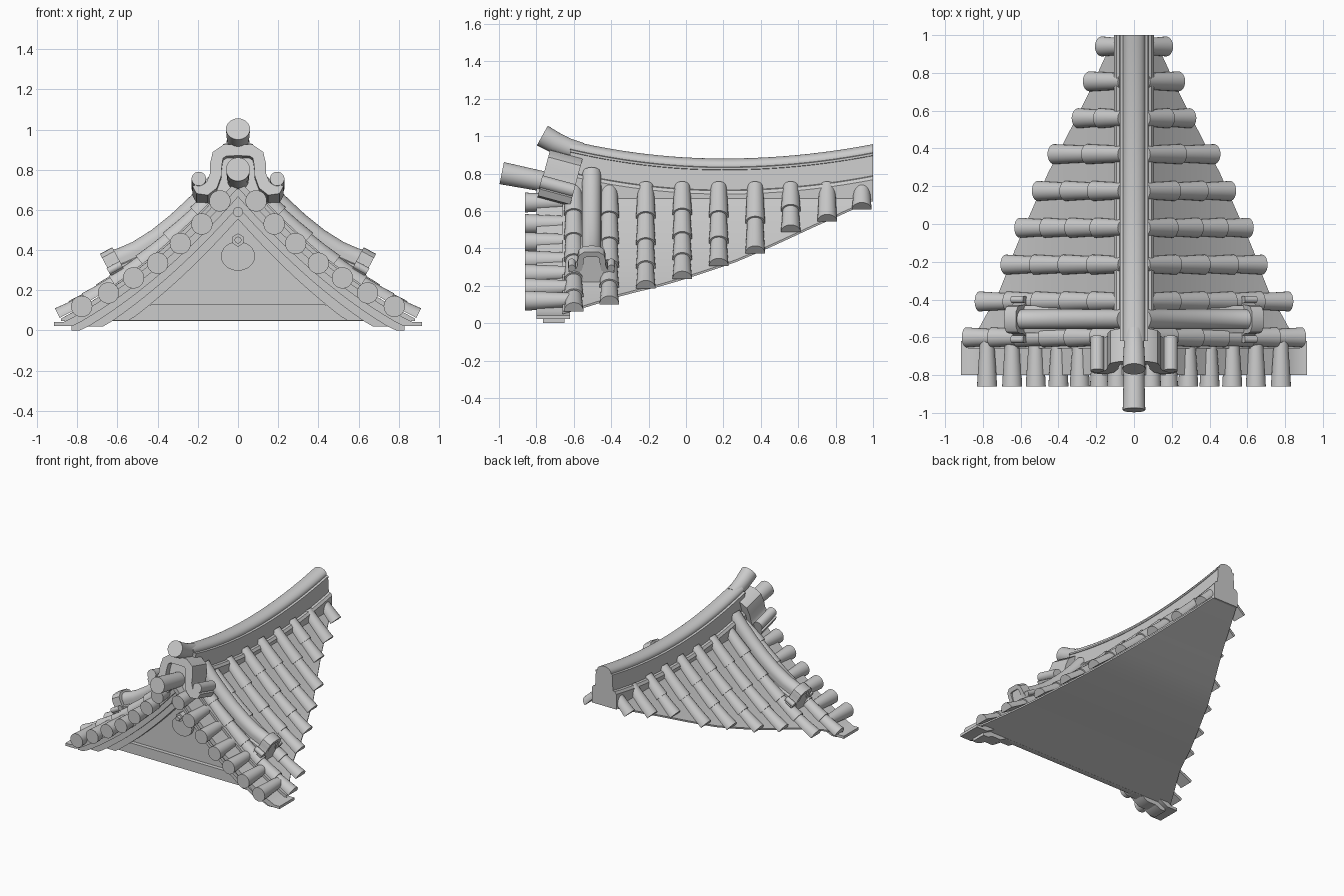
import bpy, bmesh, math
from mathutils import Vector as V

if "Cube" in bpy.data.objects:
    bpy.data.objects.remove(bpy.data.objects["Cube"])

X, Y, Z = V((1, 0, 0)), V((0, 1, 0)), V((0, 0, 1))

def h(x):
    """Height of the concave roof slope."""
    x = abs(x)
    return 0.78 - 1.128 * x + 0.352 * x * x

def slope(x):
    return V((1, 0, -1.128 + 0.704 * x)).normalized()

def lerp_table(t, table):
    for (a, va), (b, vb) in zip(table, table[1:]):
        if t <= b:
            return va + (vb - va) * (t - a) / (b - a)
    return table[-1][1]

def build(name, lofts):
    """One object from several lofts; each loft is a list of equal closed rings."""
    bm = bmesh.new()
    for rings in lofts:
        vs = [[bm.verts.new(p) for p in r] for r in rings]
        n = len(vs[0])
        for a, b in zip(vs, vs[1:]):
            for i in range(n):
                j = (i + 1) % n
                bm.faces.new((a[i], a[j], b[j], b[i]))
        bm.faces.new(vs[0])
        bm.faces.new(vs[-1])
    bmesh.ops.recalc_face_normals(bm, faces=bm.faces)
    me = bpy.data.meshes.new(name)
    bm.to_mesh(me)
    bm.free()
    ob = bpy.data.objects.new(name, me)
    bpy.context.collection.objects.link(ob)
    return ob

def ring(c, u, v, r, n=24, sweep=2 * math.pi):
    full = sweep > 6
    return [V(c) + (u * math.cos(a) + v * math.sin(a)) * r
            for a in (sweep * i / (n if full else n - 1) for i in range(n))]

def mirror(rings):
    return [[V((-p.x, p.y, p.z)) for p in r] for r in rings]

def both(lofts):
    return lofts + [mirror(l) for l in lofts]

def steps(a, b, n):
    return [a + (b - a) * i / n for i in range(n + 1)]

# Solid roof body: curved slopes above, flat sloping underside, gable face in front
WIDTH = [(-0.66, 0.88), (-0.33, 0.70), (-0.12, 0.625), (0.26, 0.46), (0.65, 0.26), (0.99, 0.105)]
body = []
for y in steps(-0.66, 0.99, 16):
    w = lerp_table(y, WIDTH)
    top = [V((x, y, h(x))) for x in steps(-w, w, 32)]
    zb = h(w) - 0.012
    body.append(top + [V((w, y, zb)), V((-w, y, zb))])
build("roof_body", [body])

# Verge sheet and stepped bargeboards following the gable curve
def band(name, x1, top, bot, y0, y1, zmin=0.0):
    rings = []
    for x in steps(-x1, x1, 40):
        zt, zb = max(h(x) - top, zmin + 0.02), max(h(x) - bot, zmin)
        rings.append([V((x, y0, zt)), V((x, y1, zt)), V((x, y1, zb)), V((x, y0, zb))])
    build(name, [rings])

band("verge_sheet", 0.915, 0.025, 0.07, -0.80, -0.62, 0.022)
band("bargeboard_outer", 0.83, 0.065, 0.115, -0.765, -0.65)
band("bargeboard_middle", 0.79, 0.11, 0.165, -0.745, -0.65, 0.02)
band("bargeboard_inner", 0.68, 0.16, 0.225, -0.72, -0.65, 0.05)

# Gable sill and pendant ornament
build("gable_sill", [[[V((s * a, y, z)) for a, y, z in
      ((0.6, -0.69, 0.05), (0.43, -0.69, 0.13), (0.43, -0.65, 0.13), (0.6, -0.65, 0.05))]
      for s in (-1, 1)]])
build("pendant_plate", [[ring((0, y, 0.37), X, Z * 0.85, 0.085, 32) for y in (-0.685, -0.65)]])
build("pendant_knob", [[ring((0, y, 0.45), Z, X, r, 6) for y, r in ((-0.715, 0.033), (-0.65, 0.033))],
                       [ring((0, y, 0.45), X, Z, 0.017, 16) for y in (-0.74, -0.7)]])
build("apex_stud", [[ring((0, y, 0.59), X, Z, 0.025) for y in (-0.775, -0.65)]])

# Rows of overlapping half-round tiles running down both slopes
ROWS = [(-0.6, 0.92), (-0.41, 0.85), (-0.215, 0.71), (-0.02, 0.635), (0.175, 0.54),
        (0.37, 0.455), (0.56, 0.325), (0.755, 0.265), (0.94, 0.2)]
for k, (y, end) in enumerate(ROWS):
    lofts = []
    end -= 0.035
    n = max(1, round((end - 0.06) / 0.145))
    xs = steps(0.06, end, n)
    for a, b in zip(xs, xs[1:]):
        rings = []
        for x, r in ((a - 0.01, 0.043), ((a + b) / 2, 0.048), (b, 0.053)):
            up = slope(x).cross(Y)
            up = up if up.z > 0 else -up
            rings.append(ring(V((x, y, h(x))) + up * 0.006, Y, up, r, 13, math.pi))
        lofts.append(rings)
    build(f"tile_row_{k + 1}", both(lofts))

# Round verge tiles along the front edge
FRONT = [(0.09, 0.645), (0.18, 0.53), (0.287, 0.433), (0.4, 0.335),
         (0.52, 0.262), (0.645, 0.187), (0.778, 0.12)]
build("verge_tiles", both([[ring((x, yy, z + dz), X, Z, r) for yy, r, dz in
      ((-0.86, 0.053, 0), (-0.82, 0.051, 0), (-0.60, 0.036, 0.005))] for x, z in FRONT]))

# Main ridge: sagging round cap, cornice, wall and base flange
TOP = lambda y: 0.88 + (0.143 if y < 0.2 else 0.12) * (y - 0.2) ** 2
half = [(0.058 * math.cos(a), -0.04 + 0.04 * math.sin(a)) for a in steps(0, math.pi / 2, 8)]
half = [(0.092, -0.172), (0.076, -0.168), (0.07, -0.062), (0.074, -0.06), (0.074, -0.048), (0.058, -0.045)] + half
ridge = []
for y in steps(-0.62, 1.0, 24):
    t = TOP(y)
    side = [(0.105, 0.65), (0.105, t - 0.19)] + [(x, t + z) for x, z in half]
    pts = side + [(-x, z) for x, z in reversed(side[:-1])]
    ridge.append([V((x, y, z)) for x, z in pts])
build("main_ridge", [ridge])

# Two flared tubes projecting over the gable
def tube(name, pts):
    rings = []
    for i, (y, z, r) in enumerate(pts):
        a, b = pts[max(i - 1, 0)], pts[min(i + 1, len(pts) - 1)]
        d = V((0, b[0] - a[0], b[1] - a[1])).normalized()
        rings.append(ring((0, y, z), X, X.cross(d), r, 28))
    build(name, [rings])

tube("upper_ridge_tube", [(-0.768, 1.003, 0.06), (-0.70, 0.965, 0.057), (-0.63, 0.935, 0.053), (-0.56, 0.915, 0.05)])
tube("lower_ridge_tube", [(-0.985, 0.802, 0.06), (-0.80, 0.765, 0.055), (-0.55, 0.715, 0.05)])

# Arched end ornament with curled feet, placed by its own axes
ARCH = [(0, 0.895, 0.03), (0.065, 0.893, 0.03), (0.1, 0.868, 0.03), (0.11, 0.82, 0.03), (0.112, 0.765, 0.029),
        (0.13, 0.715, 0.03), (0.16, 0.69, 0.03), (0.19, 0.695, 0.03), (0.205, 0.72, 0.025)]

def ornament(origin, u, v, w, s, depth):
    """w points out of the ornament's face; heights are measured from 0.66."""
    at = lambda a, b, c: V(origin) + u * a * s + v * (b - 0.66) * s + w * c
    path = [(-a, b, t) for a, b, t in reversed(ARCH[1:])] + ARCH
    rings = []
    for i, (a, b, t) in enumerate(path):
        p, q = path[max(i - 1, 0)], path[min(i + 1, len(path) - 1)]
        dx, dz = q[0] - p[0], q[1] - p[1]
        m = math.hypot(dx, dz)
        nx, nz = -dz / m * t, dx / m * t
        rings.append([at(a + nx, b + nz, 0), at(a + nx, b + nz, -depth),
                      at(a - nx, b - nz, -depth), at(a - nx, b - nz, 0)])
    fill = [[at(a, b, c) for a, b in ((-0.12, 0.68), (-0.09, 0.87), (0.09, 0.87), (0.12, 0.68))]
            for c in (-0.25 * depth, -depth)]
    curls = [[ring(at(k * 0.195, 0.745, c), u, v, 0.036 * s) for c in (0.004, -depth)] for k in (-1, 1)]
    return [rings, fill] + curls

# The ridge ornament leans back slightly
build("ridge_end_ornament", ornament((0, -0.795, 0.672), X, V((0, 0.26, 0.966)), V((0, -0.966, 0.26)), 1, 0.18))

# Descending ridges on both slopes near the gable
PATH = [(0.05, 0.80), (0.12, 0.717), (0.2, 0.632), (0.3, 0.538), (0.4, 0.458), (0.5, 0.395), (0.58, 0.36), (0.65, 0.34)]
prof = [(0.062, -0.17), (0.062, -0.065), (0.073, -0.06), (0.073, -0.03), (0.052, -0.025)] + \
       [(0.052 * math.cos(a), 0.052 * math.sin(a)) for a in steps(0, math.pi / 2, 7)]
prof = prof + [(-a, b) for a, b in reversed(prof[:-1])]
rings = []
for i, (x, z) in enumerate(PATH):
    a, b = PATH[max(i - 1, 0)], PATH[min(i + 1, len(PATH) - 1)]
    n = V((a[1] - b[1], 0, b[0] - a[0])).normalized()
    drop = 0.8 if i > 5 else 1
    rings.append([V((x, -0.505, z)) + Y * p + n * (q * drop if q < -0.1 else q) for p, q in prof])
build("descending_ridges", both([rings]))

# Smaller ornaments closing the descending ridges
build("descending_ridge_ends", both(ornament((0.62, -0.505, 0.255), Y, V((0.47, 0, 0.883)),
                                             V((0.883, 0, -0.47)), 0.54, 0.07)))

# Smooth shading with sharp edges kept
for ob in bpy.context.collection.objects:
    ob.select_set(True)
    bpy.context.view_layer.objects.active = ob
bpy.ops.object.shade_smooth_by_angle(angle=math.radians(35))
